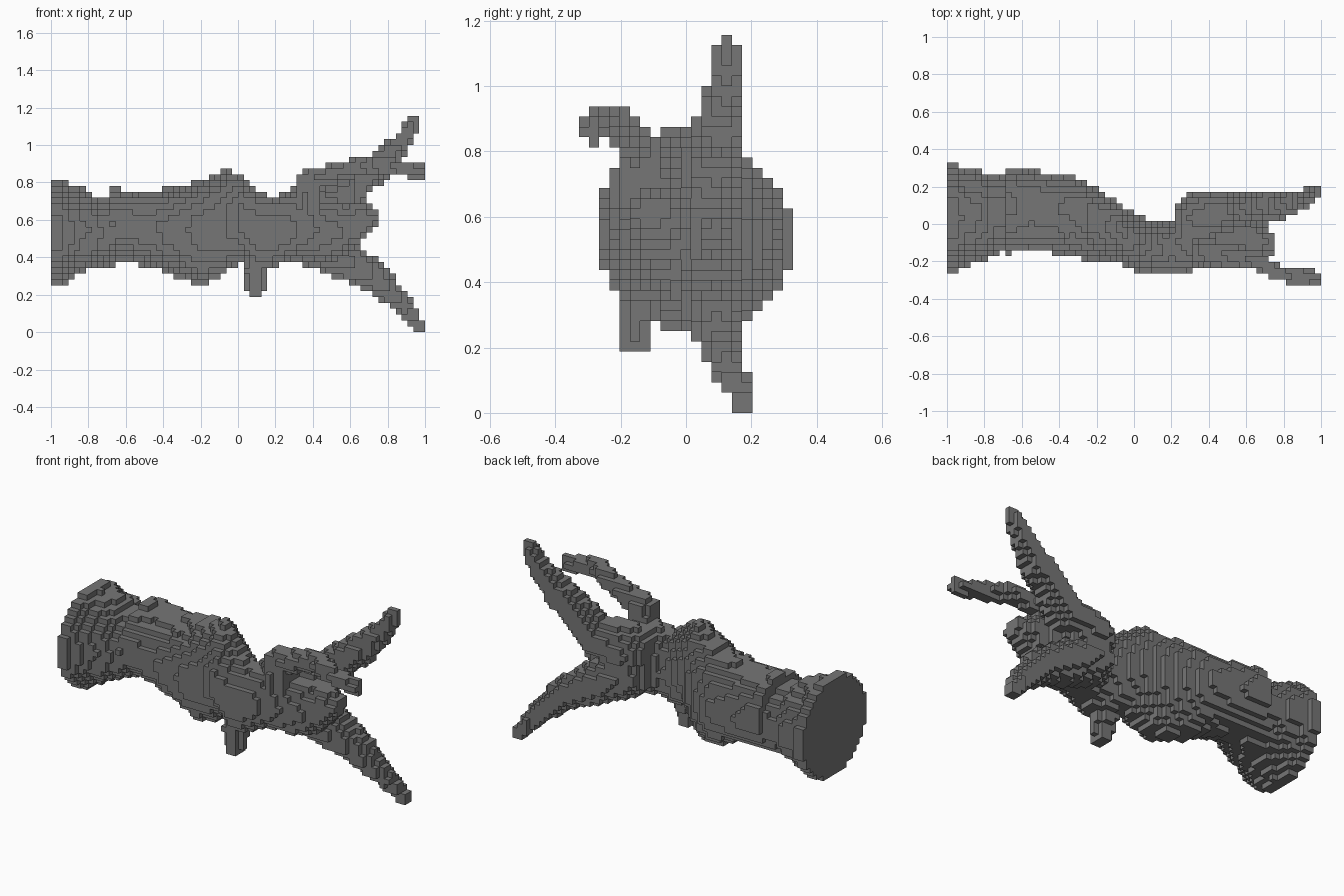
import bpy
import bmesh
from mathutils import Vector, noise

if "Cube" in bpy.data.objects:
    bpy.data.objects.remove(bpy.data.objects["Cube"], do_unlink=True)

# Block grid: all part sizes below are counted in blocks
BLOCK = 1 / 32
COUNT = (64, 21, 37)

stone = bpy.data.materials.new("stone_grey")
stone.use_nodes = True
grey = (0.18, 0.18, 0.18, 1)
stone.diffuse_color = grey
shader = next(n for n in stone.node_tree.nodes if n.type == "BSDF_PRINCIPLED")
shader.inputs["Base Color"].default_value = grey
shader.inputs["Roughness"].default_value = 0.9

# Trunk cross-sections: x, front and back limits in y, lower and upper limits in z
SECTIONS = [
    (0, 2, 21, 8, 26), (2, 2, 21, 8, 26), (3, 3, 20, 9, 25), (5, 4, 20, 10, 25),
    (8, 5, 18.5, 11, 23), (9.5, 5.5, 19, 11.5, 23), (10, 5.5, 20, 11.5, 25),
    (13, 6, 20, 12, 24.3), (18, 5.5, 19, 11, 24.2), (22, 5, 18.5, 9, 25),
    (25, 4, 17, 8, 26), (28, 4, 15, 8.5, 27), (31, 3, 13, 11, 28),
    (33, 2, 12, 12, 26), (36, 2, 10.5, 10, 24), (38, 2, 10.5, 11, 23),
    (41, 2, 14, 12, 24), (44, 3, 15, 12, 24), (47, 4, 13, 12, 22),
    (50, 4.5, 12, 13, 22), (53, 5, 11, 15.5, 22), (56, 5.5, 8.5, 18.5, 21),
]

# Branch paths: x, y, z, radius
BRANCHES = {
    "upper_branch": [(43, 11.5, 20.5, 4.3), (49, 12.8, 22, 3.2), (52.5, 13.4, 25.6, 2.8),
                     (55.5, 13.8, 28, 2.6), (57.5, 14, 29.8, 2.2), (60, 14.5, 32.5, 1.7),
                     (62.3, 14.5, 36, 1)],
    "lower_branch": [(43, 11.5, 16, 4), (50, 12.6, 12.4, 3.5), (53, 13, 10.8, 3),
                     (56, 13.5, 8.8, 2.5), (60, 14.4, 5, 1.8), (63, 16.2, 1, 1.1)],
    "hooked_branch": [(43.8, 6, 22, 2.6), (44, 5.7, 25.7, 2.2), (47, 5.2, 26.6, 1.9),
                      (50, 4.9, 27.4, 1.5), (53, 4.2, 28.6, 1.4), (56, 2.2, 28.7, 1.4),
                      (60, 1.4, 28, 1.3), (63, 1.4, 27.5, 1.2)],
    "twig_stub": [(34.7, 6, 10.5, 2), (35, 5.5, 8.5, 1.7), (35, 5.5, 7.3, 1.6)],
}


def in_trunk(p):
    """Oval section interpolated along the trunk, fuller at the back in the middle stretch."""
    for a, b in zip(SECTIONS, SECTIONS[1:]):
        if a[0] <= p.x < b[0]:
            t = (p.x - a[0]) / (b[0] - a[0])
            y0, y1, z0, z1 = (u + (v - u) * t for u, v in zip(a[1:], b[1:]))
            crest = y0 + (y1 - y0) * (0.6 if 8 < p.x < 36 else 0.5)
            dy = (p.y - crest) / (y1 - crest if p.y > crest else crest - y0)
            dz = (2 * p.z - z0 - z1) / (z1 - z0)
            rough = 0.1 * noise.noise(p * 0.4) if p.x > 3 else 0
            return dy ** 2 + dz ** 2 <= 1 + rough
    return False


def in_branch(p, path):
    """Chain of tapered round segments."""
    for a, b in zip(path, path[1:]):
        start, step = Vector(a[:3]), Vector(b[:3]) - Vector(a[:3])
        t = min(1, max(0, (p - start).dot(step) / step.length_squared))
        if (p - start - step * t).length <= a[3] + (b[3] - a[3]) * t:
            return True
    return False


# Give every filled block to one part
owner = {}
for i in range(COUNT[0]):
    for j in range(COUNT[1]):
        for k in range(COUNT[2]):
            p = Vector((i + 0.5, j + 0.5, k + 0.5))
            if in_trunk(p):
                owner[i, j, k] = "trunk"
                continue
            for name, path in BRANCHES.items():
                if in_branch(p, path):
                    owner[i, j, k] = name
                    break


def block_part(name):
    """Mesh the exposed block sides of one part."""
    bm = bmesh.new()
    corners = {}

    def corner(c):
        if c not in corners:
            corners[c] = bm.verts.new(((c[0] - COUNT[0] / 2) * BLOCK,
                                       (c[1] - COUNT[1] / 2) * BLOCK,
                                       c[2] * BLOCK))
        return corners[c]

    for cell, part in owner.items():
        if part != name:
            continue
        for axis in range(3):
            u, v = (axis + 1) % 3, (axis + 2) % 3
            for side in (0, 1):
                beside = list(cell)
                beside[axis] += 2 * side - 1
                if tuple(beside) in owner:
                    continue
                loop = []
                for du, dv in ((0, 0), (1, 0), (1, 1), (0, 1)):
                    c = list(cell)
                    c[axis] += side
                    c[u] += du
                    c[v] += dv
                    loop.append(corner(tuple(c)))
                bm.faces.new(loop if side else loop[::-1])

    mesh = bpy.data.meshes.new(name)
    bm.to_mesh(mesh)
    bm.free()
    mesh.materials.append(stone)
    bpy.context.collection.objects.link(bpy.data.objects.new(name, mesh))


for part_name in ["trunk", *BRANCHES]:
    block_part(part_name)
